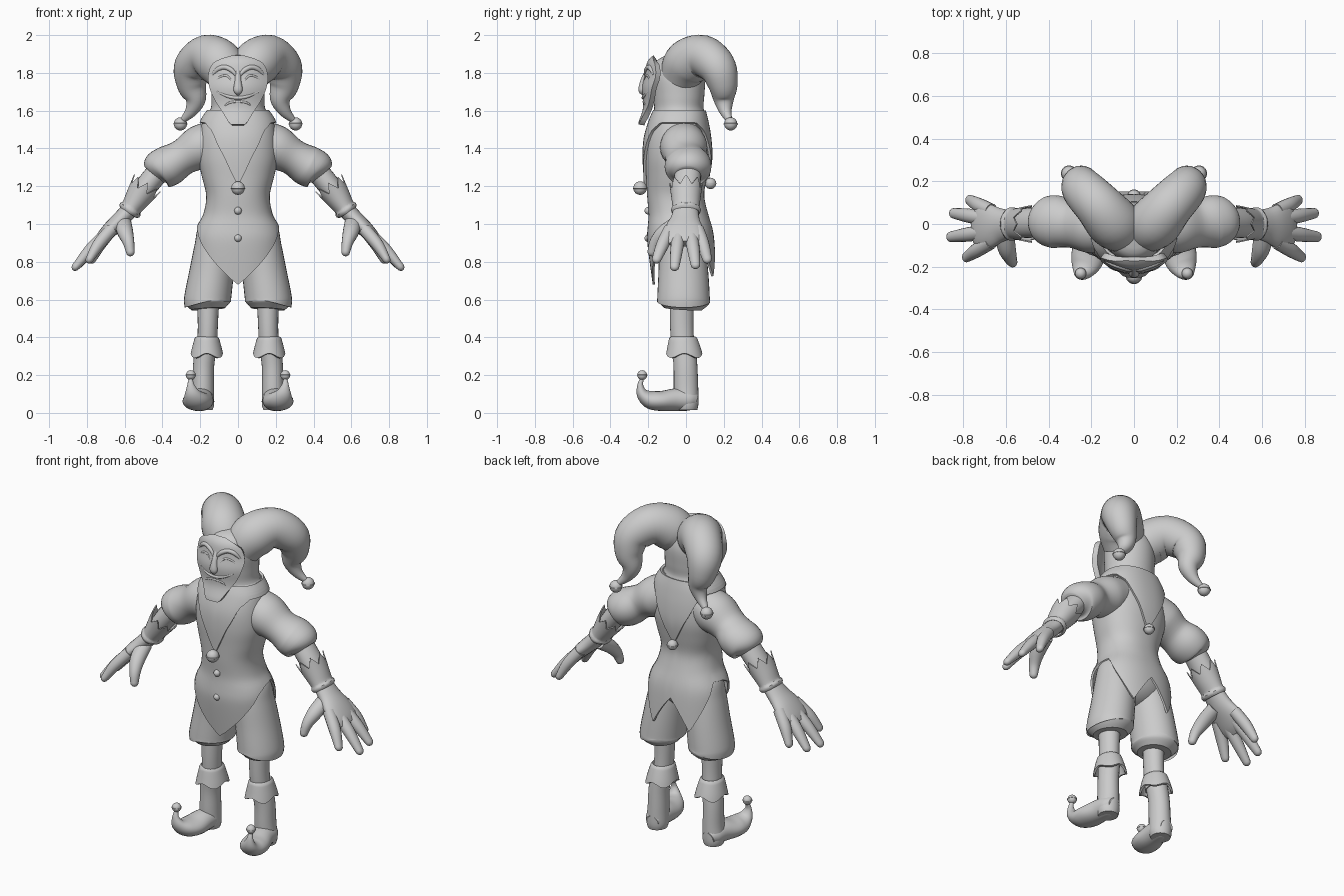
import bpy, bmesh
from math import sin, cos, pi, copysign
from mathutils import Vector, Matrix

if "Cube" in bpy.data.objects:
    bpy.data.objects.remove(bpy.data.objects["Cube"])


def lerp(table, t):
    """Piecewise linear lookup; table rows are (key, value...) with rising keys."""
    t = min(max(t, table[0][0]), table[-1][0])
    for a, b in zip(table, table[1:]):
        if t <= b[0]:
            k = (t - a[0]) / (b[0] - a[0] or 1)
            return [p + (q - p) * k for p, q in zip(a[1:], b[1:])]


def smooth(pts, n=5):
    """Catmull-Rom resampling of rows of numbers."""
    p = [pts[0]] + list(pts) + [pts[-1]]
    out = []
    for i in range(1, len(p) - 2):
        for j in range(n):
            t = j / n
            out.append([0.5 * (2 * b + (c - a) * t + (2 * a - 5 * b + 4 * c - d) * t * t
                               + (3 * b - a - 3 * c + d) * t ** 3)
                        for a, b, c, d in zip(p[i - 1], p[i], p[i + 1], p[i + 2])])
    return out + [list(pts[-1])]


def grid_object(name, rows, closed=True, caps=False, mirror=False, thick=0):
    bm = bmesh.new()
    vs = [[bm.verts.new(c) for c in r] for r in rows]
    n = len(rows[0])
    for a, b in zip(vs, vs[1:]):
        for i in range(n if closed else n - 1):
            j = (i + 1) % n
            bm.faces.new((a[i], a[j], b[j], b[i]))
    if caps:
        bm.faces.new(vs[0])
        bm.faces.new(vs[-1])
    bmesh.ops.recalc_face_normals(bm, faces=bm.faces)
    return finish(name, bm, mirror, thick)


def finish(name, bm, mirror=False, thick=0):
    me = bpy.data.meshes.new(name)
    bm.to_mesh(me)
    bm.free()
    ob = bpy.data.objects.new(name, me)
    bpy.context.collection.objects.link(ob)
    if thick:
        m = ob.modifiers.new("thickness", 'SOLIDIFY')
        m.thickness, m.offset = thick, 0
    if mirror:
        ob.modifiers.new("mirror", 'MIRROR').use_mirror_merge = False
    return ob


def loft(name, pts, ref=(0, 1, 0), sides=24, mirror=True, tip=False):
    """Elliptical tube through (x, y, z, radius along ref, other radius)."""
    s = smooth(pts)
    rings = []
    for i, r in enumerate(s):
        t = (Vector(s[min(i + 1, len(s) - 1)][:3]) - Vector(s[max(i - 1, 0)][:3])).normalized()
        u = Vector(ref)
        u = (u - t * u.dot(t)).normalized()
        rings.append((Vector(r[:3]), t, u, t.cross(u), r[3], r[4]))
    if tip:
        c, t, u, v, a, b = rings.pop()
        rings += [(c + t * a * sin(k), t, u, v, a * cos(k), b * cos(k)) for k in (0, .4, .8, 1.15, 1.45)]
    rows = [[c + u * a * cos(2 * pi * k / sides) + v * b * sin(2 * pi * k / sides)
             for k in range(sides)] for c, t, u, v, a, b in rings]
    return grid_object(name, rows, caps=True, mirror=mirror)


def shell(name, prof, start, end, cx=0, n=64, count=36, grow=0, power=1, mirror=False, thick=0, mat=None):
    """Garment from profile (z, cy, rx, ry), hem height end(angle from the front)."""
    prof = sorted(smooth(prof))
    rows = []
    for r in range(count + 1):
        row = []
        for k in range(n):
            f = 2 * pi * k / n
            s, c = (copysign(abs(w) ** power, w) for w in (sin(f), cos(f)))
            z = start + (end(f) - start) * r / count
            cy, rx, ry = lerp(prof, z)
            p = Vector((cx + (rx + grow) * s, cy - (ry + grow) * c, z))
            row.append(mat @ p if mat else p)
        rows.append(row)
    return grid_object(name, rows, mirror=mirror, thick=thick)


def hem(*table):
    return lambda f: lerp(table, min(f, 2 * pi - f))[0]


def bell(name, x, y, z, r, mirror=True, band=True):
    bm = bmesh.new()
    bmesh.ops.create_uvsphere(bm, u_segments=20, v_segments=12, radius=r,
                              matrix=Matrix.Translation((x, y, z)))
    finish(name, bm, mirror)
    if band:
        rows = [[Vector((x + (r + r * .08 * cos(a)) * cos(k * pi / 12), y + (r + r * .08 * cos(a)) * sin(k * pi / 12),
                         z + r * .1 * sin(a))) for k in range(24)] for a in (-pi / 2, -pi / 4, 0, pi / 4, pi / 2)]
        grid_object(name + "_band", rows, mirror=mirror)


# Vest with pointed front and swallow tail, and the collar over it
body = [(1.60, -.035, .145, .12), (1.54, -.04, .182, .14), (1.45, -.045, .20, .16), (1.35, -.045, .205, .165),
        (1.25, -.05, .185, .155), (1.15, -.055, .162, .145), (1.05, -.04, .178, .152), (.98, -.032, .215, .165),
        (.9, -.027, .23, .172), (.68, -.005, .23, .165)]
shell("vest", body, 1.6, hem((0, .68), (1.2, .96), (1.5, .99), (1.9, 1.0), (pi - .5, .72), (pi, .9)),
      power=.88, thick=.012)
shell("collar", body, 1.6, hem((0, 1.2), (.3, 1.36), (.65, 1.49), (1, 1.535), (pi - 1, 1.535), (pi - .65, 1.49),
                               (pi - .3, 1.36), (pi, 1.22)), grow=.013, power=.88, thick=.014)
bell("front_bell", 0, -.243, 1.19, .036, mirror=False)
bell("back_bell", 0, .13, 1.215, .03, mirror=False)
for i, z in enumerate((1.07, .925)):
    bell(f"button_{i}", 0, -.2, z, .02, mirror=False, band=False)

# Hood
shell("hood", [(1.90, -.04, .005, .005), (1.892, -.04, .06, .065), (1.86, -.042, .11, .115), (1.78, -.04, .138, .14),
               (1.68, -.038, .141, .135), (1.62, -.038, .142, .13), (1.58, -.035, .158, .138), (1.5, -.04, .18, .15)],
      1.90, hem((0, 1.5), (pi, 1.5)))

# Mask
face = sorted(smooth([(1.525, .035, -.238), (1.54, .05, -.235), (1.6, .083, -.215), (1.65, .112, -.212),
                      (1.72, .142, -.218), (1.78, .15, -.205), (1.84, .132, -.195), (1.865, .09, -.183),
                      (1.88, .03, -.165)]))


def on_face(x, z, lift=0):
    return Vector((x, lerp(face, z)[1] + 2.5 * x * x - lift, z))


rows = []
for r in range(31):
    z = 1.525 + .355 * r / 30
    rows.append([on_face(lerp(face, z)[0] * (k - 10) / 10, z) for k in range(21)])
grid_object("mask", rows, closed=False, thick=.03)


def face_ridge(name, pts, r, mirror=True):
    loft(name, [(*on_face(x, z, .013), r * k, r * k) for (x, z), k in zip(pts, (.6, 1, 1, 1, .5))],
         ref=(0, 1, 0), sides=10, mirror=mirror)


face_ridge("brow", [(.012, 1.79), (.035, 1.815), (.07, 1.83), (.105, 1.82), (.135, 1.79)], .013)
face_ridge("eyelid", [(.035, 1.76), (.055, 1.782), (.075, 1.785), (.1, 1.775), (.122, 1.755)], .006)
face_ridge("upper_lip", [(-.11, 1.70), (-.05, 1.675), (0, 1.668), (.05, 1.675), (.11, 1.70)], .009, False)
face_ridge("lower_lip", [(-.07, 1.625), (-.045, 1.642), (0, 1.648), (.045, 1.642), (.07, 1.625)], .006, False)
loft("nose", [(0, -.205, 1.81, .014, .012), (0, -.222, 1.76, .017, .018), (0, -.234, 1.71, .024, .018),
              (0, -.226, 1.69, .012, .01)], ref=(1, 0, 0), mirror=False, tip=True)

# Hat horns
loft("hat_horn", [(.05, -.03, 1.785, .11, .11), (.1, .01, 1.855, .125, .125), (.17, .09, 1.888, .112, .112),
                  (.24, .165, 1.83, .10, .10), (.245, .195, 1.74, .08, .08), (.225, .2, 1.66, .055, .055),
                  (.25, .21, 1.595, .032, .032), (.298, .232, 1.545, .014, .014)], ref=(1, -1, 0), sides=32)
bell("hat_bell", .305, .237, 1.53, .035)

# Sleeves, forearms, gauntlets
loft("sleeve", [(.11, -.012, 1.44, .11, .11), (.2, -.012, 1.405, .125, .118), (.29, -.005, 1.355, .107, .096),
                (.365, .01, 1.31, .124, .108), (.42, .01, 1.285, .112, .1), (.445, .01, 1.26, .07, .065)], sides=32)
loft("forearm", [(.42, .01, 1.28, .07, .06), (.5, .005, 1.18, .07, .058), (.575, 0, 1.07, .06, .045)])
axis = Vector((-.085, 0, .13))
place = Matrix.Translation((.575, 0, 1.07)) @ axis.to_track_quat('Z', 'Y').to_matrix().to_4x4()


def zigzag(f):
    k = (f / (2 * pi) * 8) % 1
    return .125 + .05 * abs(2 * k - 1)


shell("gauntlet_cuff", [(-.01, 0, .068, .05), (.0, 0, .075, .06), (.012, 0, .075, .06), (.022, 0, .069, .053),
                        (.08, 0, .074, .064), (.18, 0, .086, .083)],
      -.01, zigzag, count=20, thick=.006, mirror=True, mat=place)

# Hands
loft("palm", [(.565, 0, 1.085, .064, .045), (.62, -.005, 1.025, .078, .045), (.675, -.01, .972, .104, .042),
              (.72, -.012, .925, .105, .034), (.748, -.012, .895, .08, .022)])
for i, (y0, x1, y1, z1) in enumerate(((.062, .77, .112, .815), (.022, .845, .05, .785),
                                      (-.034, .858, -.06, .775), (-.084, .785, -.155, .815))):
    loft(f"finger_{i}", [(.67, y0, .972, .034, .034), ((.69 + x1) / 2, y0 * .45 + y1 * .55, (.97 + z1) / 2, .034, .032),
                         (x1, y1, z1, .025, .021)], sides=16, tip=True)
loft("thumb", [(.61, -.03, 1.01, .045, .04), (.598, -.11, .96, .043, .04), (.58, -.16, .905, .031, .032),
               (.57, -.18, .852, .023, .024)], ref=(1, 0, 0), sides=16, tip=True)

# Breeches
bm = bmesh.new()
bmesh.ops.create_uvsphere(bm, u_segments=32, v_segments=16, radius=1,
                          matrix=Matrix.Translation((0, -.022, .92)) @ Matrix.Diagonal((.195, .135, .13, 1)))
finish("breeches_seat", bm)
loft("breeches_leg", [(.1, -.022, 1.02, .06, .06), (.11, -.022, .98, .1, .1), (.118, -.02, .88, .112, .122),
                      (.14, -.014, .74, .118, .132), (.16, -.013, .61, .124, .139), (.16, -.013, .585, .122, .137),
                      (.158, -.015, .55, .09, .1)], ref=(1, 0, 0), sides=32)

# Lower legs, boot cuffs, boots with curled toes
loft("stocking", [(.158, -.022, .6, .058, .064), (.16, -.022, .45, .053, .062), (.165, -.015, .32, .053, .06)],
     ref=(1, 0, 0))
shell("boot_cuff", [(.4, -.015, .05, .06), (.395, -.015, .058, .068), (.33, -.01, .076, .086), (.28, -.008, .086, .098)],
      .4, lambda f: .302 + .012 * cos(4 * f), cx=.165, n=48, count=12, thick=.012, mirror=True)
loft("boot_shaft", [(.168, -.012, .36, .058, .064), (.182, -.003, .25, .056, .063), (.185, .0, .13, .058, .065),
                    (.188, .003, .05, .062, .063), (.188, .003, .015, .054, .056)], ref=(1, 0, 0))
loft("boot_foot", [(.188, .055, .06, .04, .04), (.19, .02, .068, .06, .056), (.197, -.05, .07, .068, .06),
                   (.211, -.13, .063, .08, .053), (.226, -.19, .07, .07, .048), (.241, -.23, .1, .044, .032),
                   (.25, -.242, .145, .02, .016), (.25, -.232, .185, .01, .01)], ref=(1, 0, 0))
bell("boot_bell", .25, -.232, .2, .026)

# Apply modifiers and shade
bpy.ops.object.select_all(action='SELECT')
bpy.context.view_layer.objects.active = bpy.data.objects["vest"]
bpy.ops.object.convert(target='MESH')
bpy.ops.object.shade_smooth_by_angle(angle=.7)
